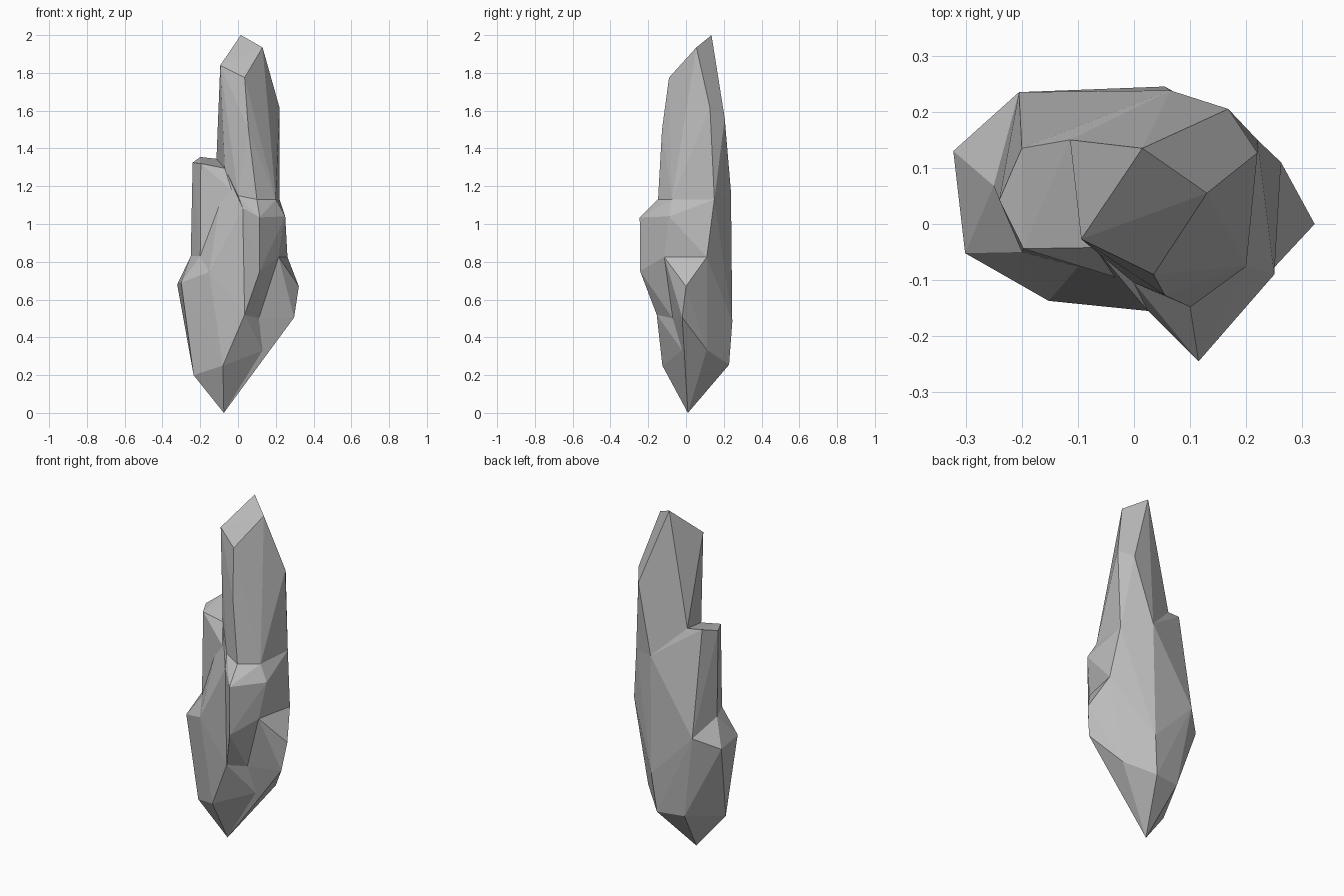
import bpy
import bmesh

old = bpy.data.objects.get("Cube")
if old:
    bpy.data.objects.remove(old, do_unlink=True)

stone = bpy.data.materials.new("grey_stone")
stone.use_nodes = True
colour = (0.5, 0.5, 0.5, 1)
stone.diffuse_color = colour
stone.node_tree.nodes["Principled BSDF"].inputs["Base Color"].default_value = colour

# Corners shared between neighbouring shards
base_tip = (-.075, .01, 0)
base_front, base_left = (-.08, -.125, .25), (-.235, -.035, .2)
base_back, base_back_left = (.03, .228, .255), (-.13, .2, .26)
base_right, base_right_back = (.13, -.02, .33), (.17, .11, .335)
back_low, back_high = (.055, .245, .48), (.065, .238, 1.17)
back_wing = (-.205, .235, .75)
side_high, side_mid = (.22, .15, 1.13), (.262, .11, .825)
notch, side_front = (.11, -.07, .5), (.215, -.115, .825)
keel_low, keel_top = (.035, -.155, .52), (.025, -.155, 1.085)
ledge_low = (.115, -.243, .75)
neck_front, neck_right, neck_left = (.1, -.148, 1.13), (.2, -.075, 1.13), (0, -.105, 1.15)
saddle_front, saddle_back = (-.07, -.042, 1.295), (-.114, .15, 1.345)
shoulder_back, shoulder_front = (-.2, .135, 1.355), (-.2, -.05, .83)
wing_front, wing_crease = (-.152, -.137, .745), (-.25, .068, .83)


def shard(name, *points):
    """Flat-faced convex stone shard through the given corners."""
    bm = bmesh.new()
    for p in points:
        bm.verts.new(p)
    hull = bmesh.ops.convex_hull(bm, input=bm.verts)
    loose = {g for g in hull["geom_interior"] + hull["geom_unused"]
             if isinstance(g, bmesh.types.BMVert)}
    bmesh.ops.delete(bm, geom=list(loose), context="VERTS")
    bmesh.ops.recalc_face_normals(bm, faces=bm.faces)
    mesh = bpy.data.meshes.new(name)
    bm.to_mesh(mesh)
    bm.free()
    mesh.materials.append(stone)
    obj = bpy.data.objects.new(name, mesh)
    bpy.context.collection.objects.link(obj)
    return obj


# Tall spire with a slanted cut tip
spire = shard("rock_crystal",
              (.015, .135, 2), (.13, .055, 1.935), (-.094, -.027, 1.84),
              (.035, -.09, 1.775), (.22, .127, 1.615), (.168, .205, 1.56),
              (.055, -.127, 1.5), neck_front, neck_right, neck_left,
              side_high, back_high, saddle_front, saddle_back)

parts = [
    # Broad back slab running down to the foot
    shard("back_slab", back_high, side_high, side_mid, back_low, back_wing,
          base_back, base_back_left, base_right_back, base_tip, base_right,
          saddle_front, saddle_back, shoulder_back, neck_left),
    # Left shoulder column
    shard("left_column", (-.24, .043, 1.325), (-.197, -.044, 1.32),
          shoulder_back, shoulder_front, saddle_front, saddle_back,
          wing_crease, back_wing, neck_left),
    # Left wing and foot
    shard("left_wing", (-.322, .13, .68), (-.301, -.052, .69), wing_front,
          wing_crease, shoulder_front, back_wing, base_front, base_left,
          base_back_left, base_tip, keel_low),
    # Front blade rising beside the ledge
    shard("front_blade", keel_top, keel_low, wing_front, saddle_front,
          shoulder_front, neck_left, notch, base_front),
    # Jutting front ledge and the keel beneath it
    shard("front_ledge", (.115, -.245, 1.035), (.25, -.09, 1.04), ledge_low,
          keel_top, neck_front, neck_right, neck_left, side_front, side_high,
          side_mid, notch),
    shard("front_keel", keel_top, ledge_low, keel_low, notch, neck_left),
    # Right bulge
    shard("right_bulge", (.322, 0, .67), (.297, -.02, .505), side_front,
          side_mid, notch, base_right, base_right_back, back_low, base_back,
          base_tip),
    # Pointed foot
    shard("foot", base_tip, base_front, base_left, base_back, base_back_left,
          base_right, base_right_back, notch, keel_low, back_low),
]

# Fuse the shards into one solid stone
for part in parts:
    fuse = spire.modifiers.new("fuse_" + part.name, "BOOLEAN")
    fuse.operation = "UNION"
    fuse.solver = "EXACT"
    fuse.object = part
bpy.context.view_layer.update()
graph = bpy.context.evaluated_depsgraph_get()
fused = bpy.data.meshes.new_from_object(spire.evaluated_get(graph))
spire.modifiers.clear()
spire.data = fused
for part in parts:
    bpy.data.objects.remove(part, do_unlink=True)
for face in fused.polygons:
    face.use_smooth = False
